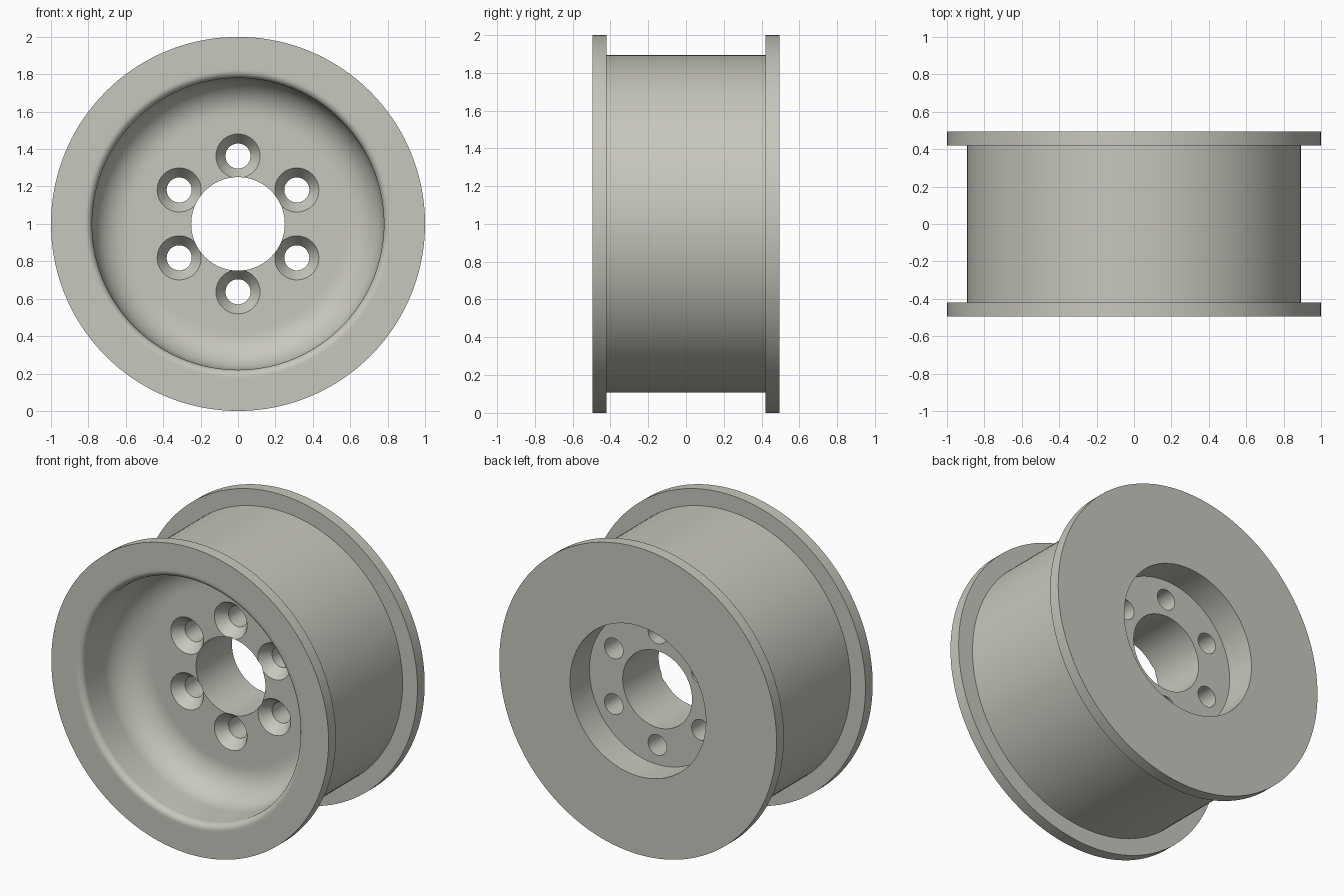
import bpy, bmesh, math
from math import cos, sin, pi

if "Cube" in bpy.data.objects:
    bpy.data.objects.remove(bpy.data.objects["Cube"])

metal = bpy.data.materials.new("warm_grey_metal")
metal.diffuse_color = (0.58, 0.57, 0.51, 1)
metal.use_nodes = True
metal.node_tree.nodes["Principled BSDF"].inputs["Base Color"].default_value = metal.diffuse_color


def arc(cr, cy, rad, a0, a1, n):
    """Points of a fillet in the (radius, y) plane, angles in degrees."""
    steps = [math.radians(a0 + (a1 - a0) * i / n) for i in range(n + 1)]
    return [(cr + rad * cos(a), cy + rad * sin(a)) for a in steps]


def lathe(name, profile, segments, cx=0.0, cz=1.0):
    """Revolve a closed (radius, y) profile around an axis parallel to y."""
    bm = bmesh.new()
    rings = []
    for i in range(segments):
        a = 2 * pi * i / segments
        rings.append([bm.verts.new((cx + r * cos(a), y, cz + r * sin(a))) for r, y in profile])
    n = len(profile)
    for i in range(segments):
        p, q = rings[i], rings[(i + 1) % segments]
        for j in range(n):
            k = (j + 1) % n
            if profile[j][0] == 0 and profile[k][0] == 0:
                continue
            bm.faces.new((p[j], p[k], q[k], q[j]))
    bmesh.ops.remove_doubles(bm, verts=bm.verts, dist=1e-6)
    bmesh.ops.recalc_face_normals(bm, faces=bm.faces)
    mesh = bpy.data.meshes.new(name)
    bm.to_mesh(mesh)
    bm.free()
    obj = bpy.data.objects.new(name, mesh)
    bpy.context.collection.objects.link(obj)
    return obj


# Wheel body: flanges, drum, dished front, hub web and rear recess
FLOOR, WEB_BACK, EDGE = -0.075, 0.295, 0.495
profile = [(0.25, WEB_BACK), (0.25, FLOOR), (0.56, FLOOR)]
profile += arc(0.58, FLOOR - 0.2, 0.2, 90, 0, 14)          # dish fillet
profile += arc(0.82, -EDGE + 0.04, 0.04, 180, 270, 8)      # rounded front lip
profile += [(0.84, -EDGE), (1.0, -EDGE), (1.0, -0.42), (0.893, -0.42),
            (0.893, 0.42), (1.0, 0.42), (1.0, EDGE), (0.49, EDGE), (0.49, WEB_BACK)]
wheel = lathe("wheel_body", profile, 144)
wheel.data.materials.append(metal)

# Six countersunk bolt holes
hole = [(0, -0.16), (0.118, -0.16), (0.118, FLOOR), (0.067, FLOOR + 0.073),
        (0.067, 0.36), (0, 0.36)]
cutters = []
for i in range(6):
    a = pi / 2 + i * pi / 3
    cutter = lathe("bolt_hole_cutter", hole, 40, 0.363 * cos(a), 1 + 0.363 * sin(a))
    cutter.hide_render = True
    cutters.append(cutter)
    mod = wheel.modifiers.new("bolt_hole", 'BOOLEAN')
    mod.operation = 'DIFFERENCE'
    mod.solver = 'EXACT'
    mod.object = cutter

bpy.context.view_layer.objects.active = wheel
wheel.select_set(True)
for mod in list(wheel.modifiers):
    bpy.ops.object.modifier_apply(modifier=mod.name)
for cutter in cutters:
    bpy.data.objects.remove(cutter)

# Smooth curved surfaces, crisp machined edges
bpy.ops.object.shade_smooth_by_angle(angle=math.radians(30))
